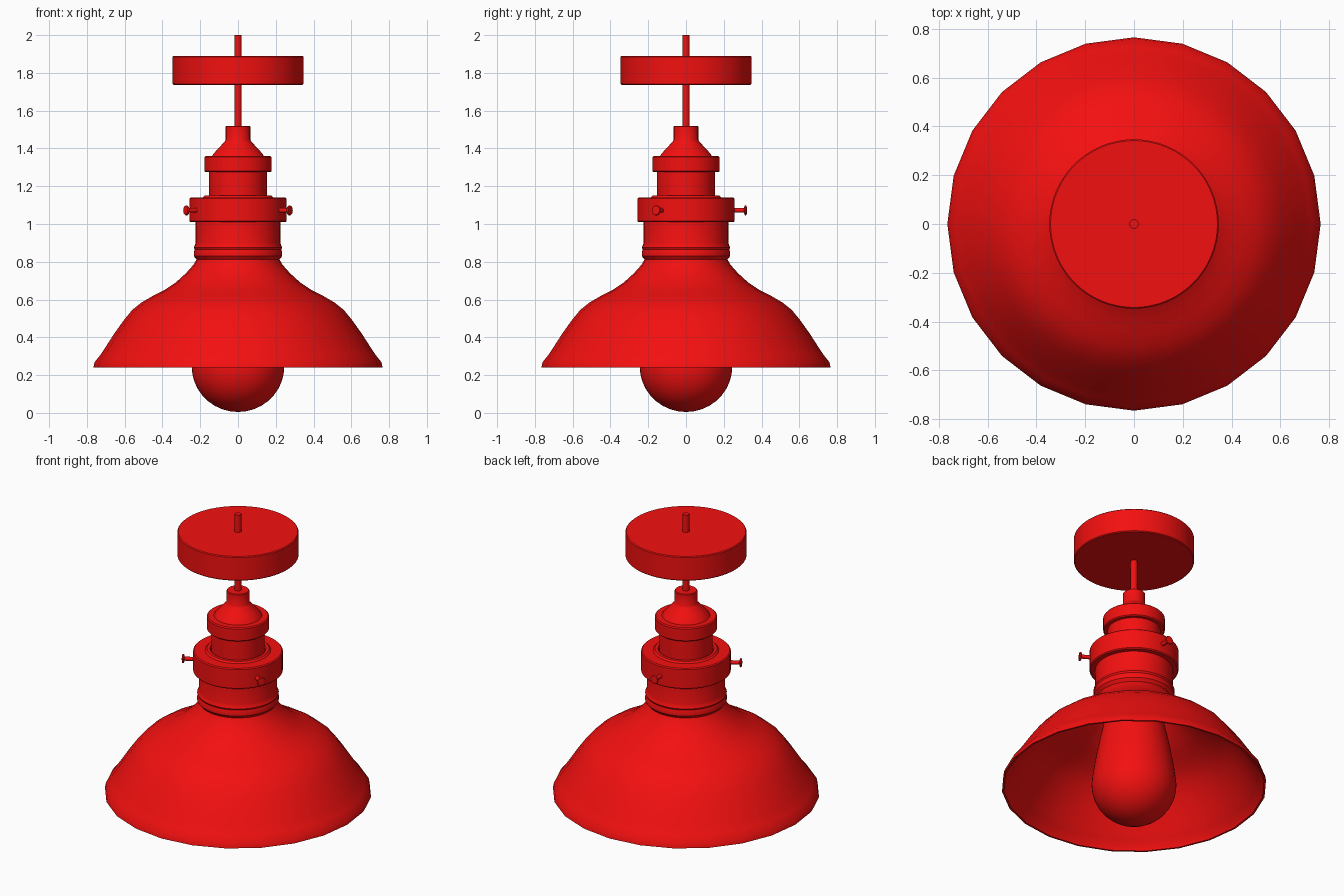
import bpy, bmesh
from math import cos, sin, pi, radians
from mathutils import Matrix

if "Cube" in bpy.data.objects:
    bpy.data.objects.remove(bpy.data.objects["Cube"])

red = bpy.data.materials.new("red_paint")
red.diffuse_color = (0.9, 0.005, 0.005, 1)
red.use_nodes = True
red.node_tree.nodes["Principled BSDF"].inputs["Base Color"].default_value = red.diffuse_color


def lathe(name, profile, sides=48, matrix=None, closed=False):
    """Revolve (radius, z) points about z; radius 0 makes a pole."""
    bm = bmesh.new()
    rings = []
    for r, z in profile:
        if r == 0:
            rings.append([bm.verts.new((0, 0, z))] * sides)
        else:
            rings.append([bm.verts.new((r * cos(2 * pi * i / sides), r * sin(2 * pi * i / sides), z))
                          for i in range(sides)])
    pairs = list(zip(rings, rings[1:]))
    if closed:
        pairs.append((rings[-1], rings[0]))
    for a, b in pairs:
        for i in range(sides):
            j = (i + 1) % sides
            bm.faces.new(list(dict.fromkeys((a[i], a[j], b[j], b[i]))))
    bmesh.ops.recalc_face_normals(bm, faces=bm.faces)
    if matrix:
        bm.transform(matrix)
    me = bpy.data.meshes.new(name)
    bm.to_mesh(me)
    bm.free()
    me.shade_smooth()
    me.set_sharp_from_angle(angle=radians(35))
    me.materials.append(red)
    ob = bpy.data.objects.new(name, me)
    bpy.context.collection.objects.link(ob)
    return ob


def disc(r, z0, z1, b=0.005):
    """Profile of a solid cylinder with small bevels."""
    return [(0, z0), (r - b, z0), (r, z0 + b), (r, z1 - b), (r - b, z1), (0, z1)]


# Ceiling mount and cord
lathe("ceiling_canopy", disc(0.347, 1.737, 1.89), 64)
lathe("cord", disc(0.019, 1.48, 2.0, 0.001), 24)

# Socket cap: cord grip, cone, ring and neck
lathe("socket_cap", [(0, 1.52), (0.061, 1.52), (0.065, 1.516), (0.065, 1.445), (0.07, 1.437),
                     (0.095, 1.41), (0.13, 1.372), (0.137, 1.36), (0.172, 1.36), (0.178, 1.354),
                     (0.178, 1.28), (0.172, 1.274), (0.153, 1.274), (0.153, 1.10), (0, 1.10)])

# Clamp ring that holds the thumb screws
lathe("clamp_ring", [(0, 1.14), (0.155, 1.14), (0.16, 1.15), (0.178, 1.15), (0.188, 1.14),
                     (0.251, 1.14), (0.257, 1.134), (0.257, 1.016), (0.251, 1.01), (0, 1.01)])

# Collar between clamp ring and shade
lathe("shade_collar", [(0, 1.03), (0.224, 1.03), (0.224, 0.90), (0.229, 0.885), (0.234, 0.875),
                       (0.229, 0.865), (0.234, 0.85), (0.234, 0.83), (0.228, 0.822),
                       (0.218, 0.81), (0, 0.81)])

# Thin 24-sided shade
outer = [(0.218, 0.815), (0.235, 0.785), (0.275, 0.74), (0.33, 0.69), (0.39, 0.65),
         (0.45, 0.62), (0.51, 0.585), (0.56, 0.545), (0.605, 0.49), (0.655, 0.42),
         (0.70, 0.35), (0.73, 0.305), (0.76, 0.268), (0.765, 0.24)]
inner = [(r - 0.012, z - 0.012) for r, z in reversed(outer[:-1])]
lathe("shade", outer + [(0.753, 0.24)] + inner, 24, closed=True)

# Bulb: round end tapering into the socket
globe = [(0.245 * sin(a), 0.245 - 0.24 * cos(a)) for a in (radians(k * 10) for k in range(1, 11))]
lathe("bulb", [(0, 0.005)] + globe + [(0.231, 0.36), (0.216, 0.45), (0.199, 0.54), (0.18, 0.63),
                                      (0.162, 0.72), (0.15, 0.82), (0, 0.82)])

# Three thumb screws around the clamp ring
screw = [(0, 0.23), (0.012, 0.23), (0.012, 0.307), (0.024, 0.310), (0.027, 0.315),
         (0.024, 0.321), (0, 0.324)]
for n, deg in enumerate((90, 210, 330), 1):
    place = (Matrix.Translation((0, 0, 1.072)) @ Matrix.Rotation(radians(deg), 4, 'Z')
             @ Matrix.Rotation(pi / 2, 4, 'Y'))
    lathe(f"thumb_screw_{n}", screw, 20, place)
